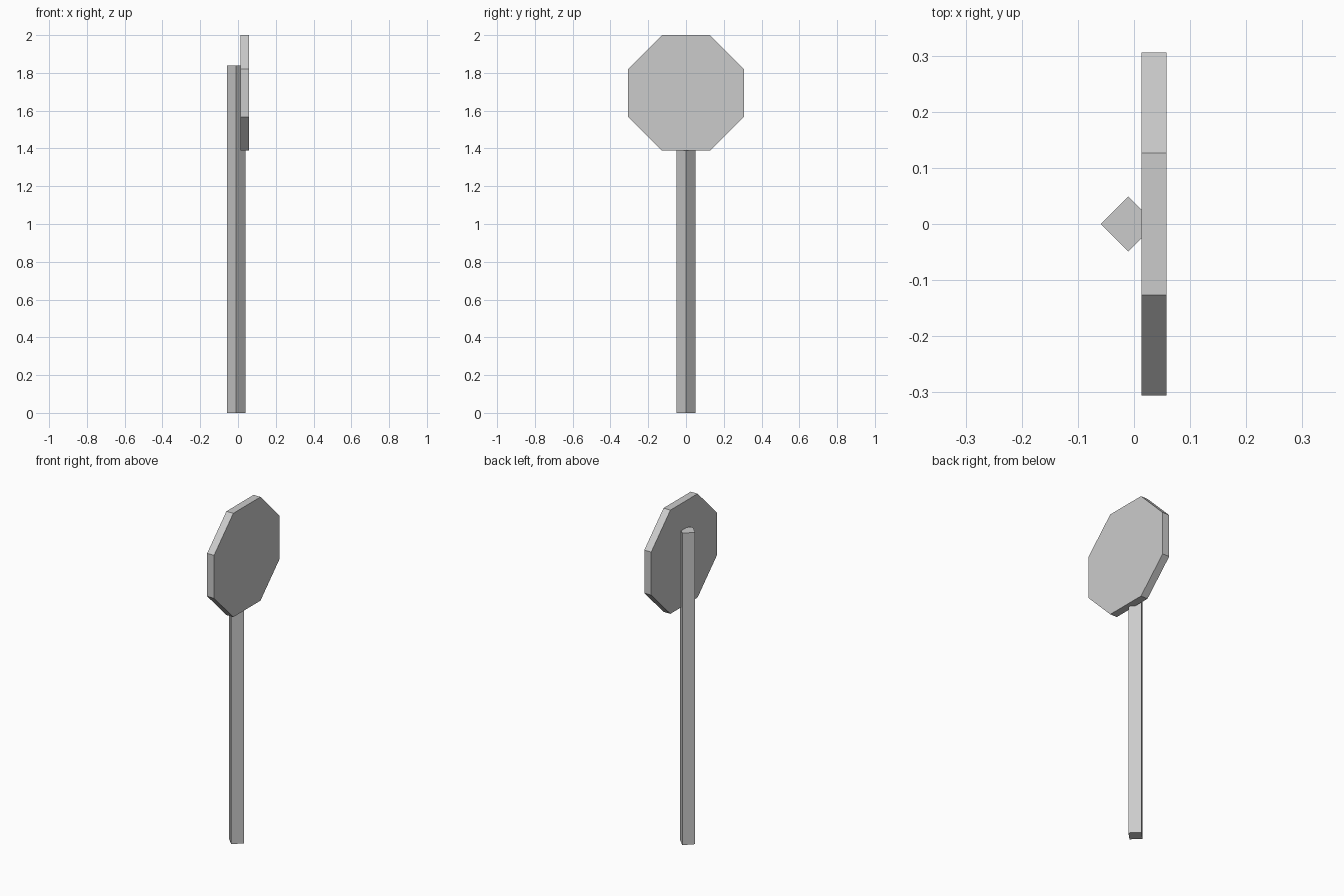
import bpy, bmesh
from math import radians, cos
from mathutils import Matrix

if "Cube" in bpy.data.objects:
    bpy.data.objects.remove(bpy.data.objects["Cube"])


def prism(name, sides, radius, depth, matrix):
    """Flat-shaded capped prism, axis along local z."""
    bm = bmesh.new()
    bmesh.ops.create_cone(bm, cap_ends=True, segments=sides, radius1=radius,
                          radius2=radius, depth=depth, matrix=matrix)
    bmesh.ops.recalc_face_normals(bm, faces=bm.faces)
    mesh = bpy.data.meshes.new(name)
    bm.to_mesh(mesh)
    bm.free()
    obj = bpy.data.objects.new(name, mesh)
    bpy.context.collection.objects.link(obj)
    return obj


# Square post, turned so one corner points at the sign
POST_H = 1.84
prism("post", 4, 0.049, POST_H, Matrix.Translation((-0.01, 0, POST_H / 2)))

# Octagonal sign plate facing +x, with a flat edge at top and bottom
APOTHEM = 0.306
prism("sign_plate", 8, APOTHEM / cos(radians(22.5)), 0.045,
      Matrix.Translation((0.0355, 0, 2 - APOTHEM))
      @ Matrix.Rotation(radians(90), 4, 'Y')
      @ Matrix.Rotation(radians(22.5), 4, 'Z'))
